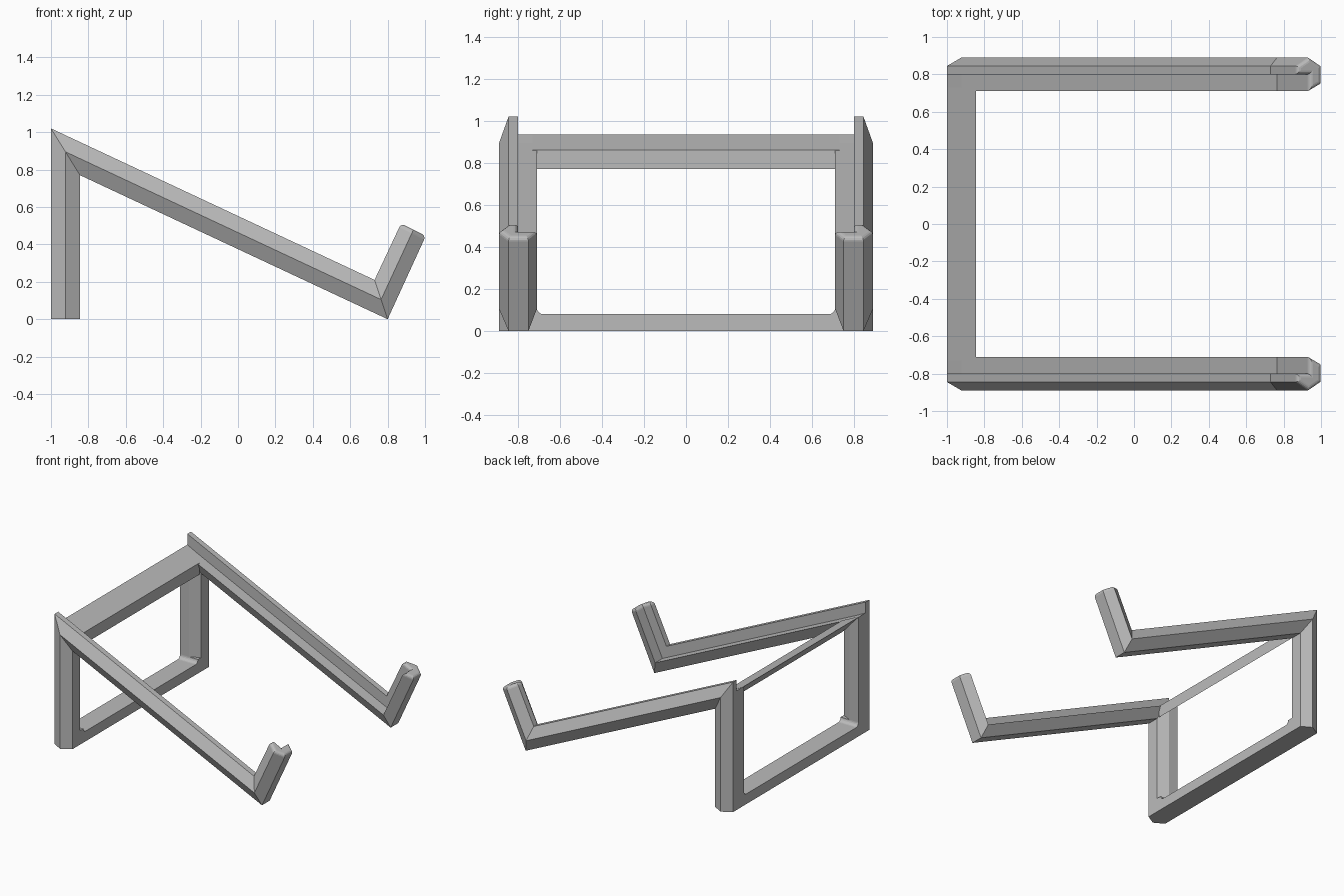
import bpy, bmesh, math
from mathutils import Vector

cube = bpy.data.objects.get("Cube")
if cube:
    bpy.data.objects.remove(cube)

grey = bpy.data.materials.new("plain grey")
grey.use_nodes = True
colour = (0.5, 0.5, 0.5, 1)
grey.diffuse_color = colour
grey.node_tree.nodes["Principled BSDF"].inputs["Base Color"].default_value = colour


def loft(name, rings, round_end=0):
    """Skin a list of equal closed rings and cap both ends."""
    bm = bmesh.new()
    loops = [[bm.verts.new(p) for p in ring] for ring in rings]
    n = len(loops[0])
    for a, b in zip(loops, loops[1:]):
        for i in range(n):
            j = (i + 1) % n
            bm.faces.new((a[i], a[j], b[j], b[i]))
    bm.faces.new(loops[0])
    end = bm.faces.new(loops[-1])
    bmesh.ops.recalc_face_normals(bm, faces=bm.faces)
    if round_end:
        bmesh.ops.bevel(bm, geom=list(end.edges), offset=round_end, segments=4,
                        profile=0.5, affect='EDGES', clamp_overlap=True)
    mesh = bpy.data.meshes.new(name)
    bm.to_mesh(mesh)
    bm.free()
    mesh.materials.append(grey)
    obj = bpy.data.objects.new(name, mesh)
    bpy.context.collection.objects.link(obj)
    return obj


# Outer and inner edge of the mitred path: post foot, post top, arm end, hook tip
outer_path = [(-1, 0), (-1, 1.02), (0.73, 0.21), (0.872, 0.512)]
inner_path = [(-0.845, 0), (-0.845, 0.77), (0.8, 0), (1.004, 0.445)]
# Ledge cross-section: sideways position, and fraction from outer to inner edge
section = [(0.8, 0), (0.845, 0), (0.89, 0.5), (0.845, 1),
           (0.75, 1), (0.71, 0.5), (0.8, 0.5)]

for side, label in ((1, "back"), (-1, "front")):
    # Post, sloping arm and hook in one mitred strip
    rings = []
    for o, i in zip(outer_path, inner_path):
        o, i = Vector(o), Vector(i)
        ring = []
        for y, t in section:
            p = o.lerp(i, t)
            ring.append((p.x, side * y, p.y))
        rings.append(ring)
    loft(label + "_arm", rings, 0.022)

    # Block filling the ledge along the upright
    block = [(-1, 0), (-0.9225, 0), (-0.9225, 0.895), (-1, 0.935)]
    loft(label + "_post_filler",
         [[(x, side * y, z) for x, z in block] for y in (0.71, 0.8)])

# Wedge-shaped top rail
wedge = [(-1, 0.935), (-0.845, 0.861), (-0.845, 0.77)]
loft("top_rail", [[(x, y, z) for x, z in wedge] for y in (-0.73, 0.73)])

# Bottom rail with filleted inside corners
r = 0.03
half = [(0.75, 0), (0.75, 0.08 + r), (0.71, 0.08 + r)]
for k in range(1, 6):
    a = math.radians(18 * k)
    half.append((0.71 - r + r * math.cos(a), 0.08 + r - r * math.sin(a)))
outline = half + [(-y, z) for y, z in reversed(half)]
loft("bottom_rail", [[(x, y, z) for y, z in outline] for x in (-1, -0.845)])
